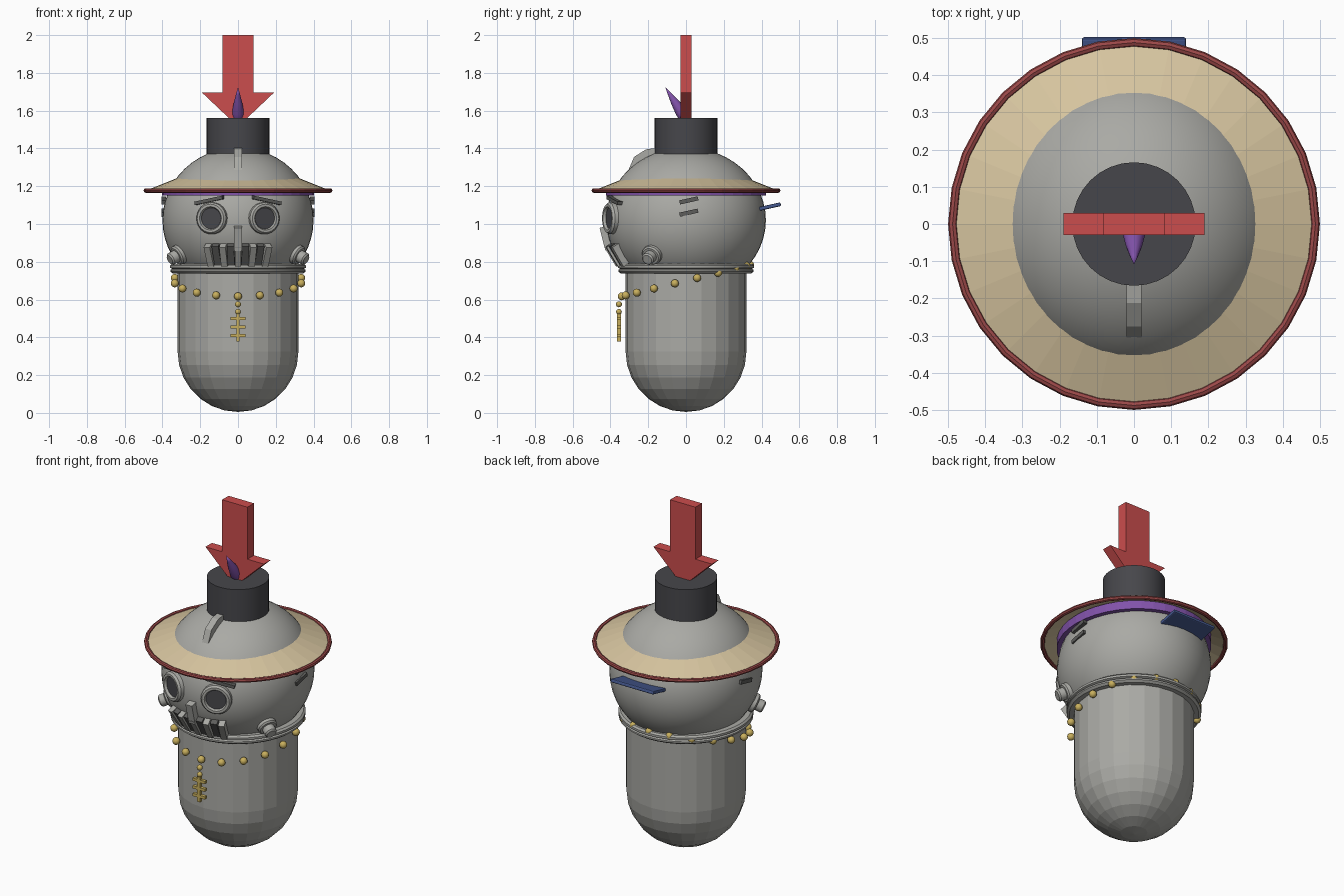
import bpy, bmesh, math
from mathutils import Vector, Matrix, Euler

if "Cube" in bpy.data.objects:
    bpy.data.objects.remove(bpy.data.objects["Cube"])


def material(name, r, g, b):
    m = bpy.data.materials.new(name)
    m.diffuse_color = (r, g, b, 1)
    m.use_nodes = True
    m.node_tree.nodes["Principled BSDF"].inputs["Base Color"].default_value = m.diffuse_color
    return m


GREY = material("stone grey", .40, .40, .375)
SLATE = material("slate grey", .11, .11, .105)
BLACK = material("charcoal", .062, .062, .07)
TAN = material("straw tan", .68, .56, .35)
TRIM = material("dark red", .33, .065, .065)
RED = material("bright red", .60, .075, .075)
PURPLE = material("purple", .22, .085, .40)
GOLD = material("gold", .58, .43, .11)
BLUE = material("navy blue", .06, .10, .28)


def finish(name, bm, mat, matrix=None, smooth=False):
    bmesh.ops.recalc_face_normals(bm, faces=bm.faces)
    mesh = bpy.data.meshes.new(name)
    bm.to_mesh(mesh)
    bm.free()
    mesh.materials.append(mat)
    ob = bpy.data.objects.new(name, mesh)
    bpy.context.collection.objects.link(ob)
    if matrix:
        ob.matrix_world = matrix
    if smooth:
        bpy.context.view_layer.objects.active = ob
        bpy.ops.object.select_all(action='DESELECT')
        ob.select_set(True)
        bpy.ops.object.shade_smooth_by_angle(angle=math.radians(35))
    return ob


def aim(loc, direction):
    q = Vector(direction).to_track_quat('Z', 'Y')
    return Matrix.Translation(loc) @ q.to_matrix().to_4x4()


def lathe(name, profile, segs, mat, matrix=None, scale=(1, 1), closed=False, smooth=False):
    """Spin (radius, height) points around z."""
    bm = bmesh.new()
    rings = []
    for r, z in profile:
        if r < 1e-5:
            rings.append([bm.verts.new((0, 0, z))] * segs)
            continue
        angles = [2 * math.pi * i / segs for i in range(segs)]
        rings.append([bm.verts.new((r * scale[0] * math.sin(a), -r * scale[1] * math.cos(a), z))
                      for a in angles])
    pairs = list(zip(rings, rings[1:])) + ([(rings[-1], rings[0])] if closed else [])
    for a, b in pairs:
        for i in range(segs):
            j = (i + 1) % segs
            bm.faces.new(list(dict.fromkeys((a[i], a[j], b[j], b[i]))))
    return finish(name, bm, mat, matrix, smooth)


def box(name, size, loc, rot, mat):
    bm = bmesh.new()
    bmesh.ops.create_cube(bm, size=1)
    bmesh.ops.scale(bm, vec=size, verts=bm.verts)
    return finish(name, bm, mat, Matrix.Translation(loc) @ Euler(rot).to_matrix().to_4x4())


def slab(name, outline, axis, half, mat):
    """Extrude a 2D outline (u, z) along x or y."""
    bm = bmesh.new()
    place = (lambda u, z, d: (u, d, z)) if axis == 'y' else (lambda u, z, d: (d, u, z))
    front = [bm.verts.new(place(u, z, -half)) for u, z in outline]
    back = [bm.verts.new(place(u, z, half)) for u, z in outline]
    bm.faces.new(front)
    bm.faces.new(back[::-1])
    n = len(outline)
    for i in range(n):
        bm.faces.new((front[i], front[(i + 1) % n], back[(i + 1) % n], back[i]))
    return finish(name, bm, mat)


def ball(name, r, loc, mat):
    bm = bmesh.new()
    bmesh.ops.create_uvsphere(bm, u_segments=12, v_segments=8, radius=r)
    return finish(name, bm, mat, Matrix.Translation(loc), True)


# Head ellipsoid dimensions, and its front surface depth
HX, HY, HZ, HC = .40, .423, .385, 1.02


def face_y(x, z):
    return -HY * math.sqrt(1 - (x / HX) ** 2 - ((z - HC) / HZ) ** 2)


# Body: capsule with a round bottom
arc = [math.radians(90 * i / 7) for i in range(8)]
lathe("body", [(.32 * math.sin(a), .325 - .32 * math.cos(a)) for a in arc] + [(.32, .77), (0, .77)],
      24, GREY)

# Head and collar
arc = [math.pi * i / 24 for i in range(25)]
lathe("head", [(math.sin(a), HC - HZ * math.cos(a)) for a in arc], 48, GREY,
      scale=(HX, HY), smooth=True)
lathe("collar", [(.31, .738), (.345, .738), (.358, .748), (.358, .757), (.348, .763),
                 (.36, .768), (.36, .78), (.35, .789), (.31, .789)], 40, GREY,
      closed=True, smooth=True)

# Hat: brim, rim, inner band
lathe("hat_brim", [(.49, 1.176), (.26, 1.268), (.26, 1.262), (.49, 1.170)], 32, TAN, closed=True)
lathe("hat_rim", [(.488 + .012 * math.cos(a * math.pi / 4), 1.177 + .012 * math.sin(a * math.pi / 4))
                  for a in range(8)], 32, TRIM, closed=True)
lathe("hat_band", [(1, 1.15), (1.0, 1.20), (.93, 1.20), (.93, 1.15)], 40, PURPLE,
      scale=(.402, .424), closed=True)

# Top plug, flame, arrow, and front clip
lathe("top_plug", [(0, 1.30), (.166, 1.30), (.166, 1.56), (0, 1.56)], 32, BLACK, smooth=True)
lathe("flame", [(0, -.02), (.022, 0), (.031, .035), (.031, .07), (.022, .13), (.011, .18), (0, .225)],
      12, PURPLE, aim((0, .012, 1.535), (0, -.122, .19)), smooth=True)
slab("arrow", [(-.082, 2), (.082, 2), (.082, 1.695), (.19, 1.695), (0, 1.515),
               (-.19, 1.695), (-.082, 1.695)], 'y', .03, RED)
slab("front_clip", [(-.305, 1.285), (-.275, 1.355), (-.212, 1.395), (-.16, 1.402),
                    (-.16, 1.33), (-.26, 1.27)], 'x', .02, GREY)

for s, side in ((-1, "left"), (1, "right")):
    # Goggle eyes
    frame = aim((s * .136, -.391, 1.03), (s * .36, -.93, 0))
    lathe(side + "_eye_ring", [(.056, -.03), (.084, -.03), (.084, .016), (.075, .028), (.062, .028),
                               (.056, .018)], 24, GREY, frame, closed=True, smooth=True)
    lathe(side + "_eye_lens", [(0, .014), (.058, .014), (.058, -.02)], 24, BLACK, frame)
    # Slanted brow
    box(side + "_brow", (.16, .03, .018), (s * .152, face_y(.152, 1.125) - .004, 1.125),
        (0, s * .2, s * .38), SLATE)
    # Jaw bolt
    lathe(side + "_jaw_bolt", [(0, -.03), (.054, -.03), (.054, .028), (.046, .036), (.034, .036),
                               (.034, .07), (.026, .078), (0, .078)], 20, GREY,
          aim((s * .30, -.172, .845), (s * .75, -.41, -.42)), smooth=True)
    # Temple slats
    for i, z in enumerate((1.125, 1.06)):
        box(f"{side}_slat_{i}", (.025, .10, .022), (s * .393, .015, z), (.22, 0, 0), SLATE)

# Nose and mouth grille
box("nose", (.042, .05, .125), (0, face_y(0, .925) - .008, .925), (.25, 0, 0), GREY)
for i in range(-4, 5):
    x = i * .037
    dark = i % 2
    box(f"mouth_bar_{i + 4}", (.037 if dark else .034, .03 if dark else .05, .12),
        (x, face_y(x, .84) - .006, .838), (.55, 0, x / .42), SLATE if dark else GREY)

# Rear tab
tab = box("rear_tab", (.28, .12, .02), (0, .443, 1.092), (.22, 0, 0), BLUE)
bev = tab.modifiers.new("soft edges", 'BEVEL')
bev.width, bev.segments = .006, 2

# Bead necklace, lower in front
for i in range(18):
    a = math.radians(20 * i)
    ball(f"bead_{i}", .021, (.34 * math.sin(a), -.34 * math.cos(a), .70 - .083 * math.cos(a)), GOLD)

# Plain pendant on small links
for i, (z, r) in enumerate(((.575, .016), (.535, .015))):
    ball(f"pendant_link_{i}", r, (0, -.355, z), GOLD)
box("pendant_stem", (.018, .02, .15), (0, -.355, .452), (0, 0, 0), GOLD)
for i, z in enumerate((.50, .455, .41)):
    box(f"pendant_bar_{i}", (.08, .02, .016), (0, -.355, z), (0, 0, 0), GOLD)
